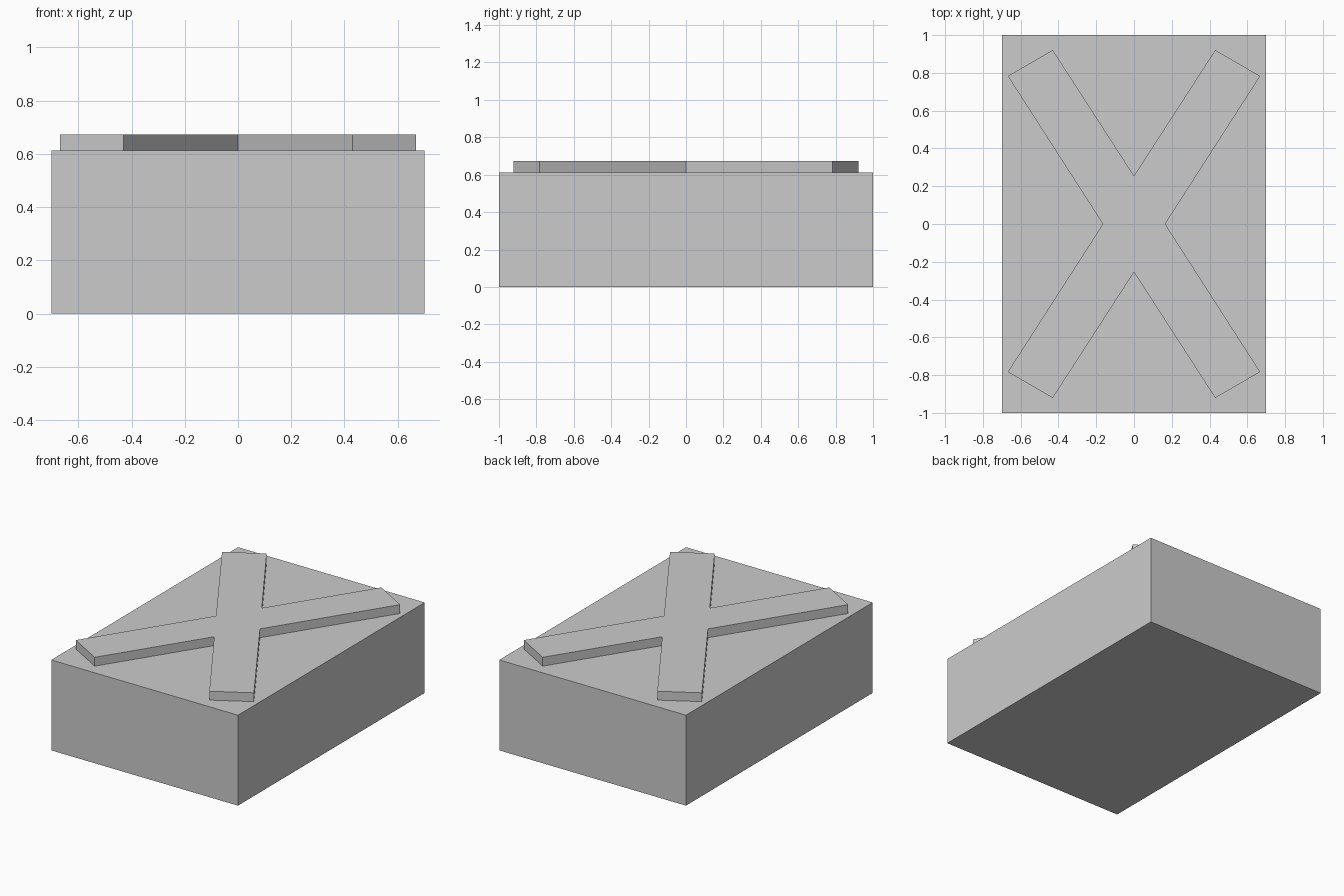
import bpy
import bmesh

cube = bpy.data.objects.get("Cube")
if cube:
    bpy.data.objects.remove(cube, do_unlink=True)

HALF_X, HALF_Y = 0.70, 1.0
BOX_TOP, CROSS_TOP = 0.613, 0.673

# Single plain grey finish
grey = bpy.data.materials.new("plain_grey")
grey.use_nodes = True
colour = (0.6, 0.6, 0.6, 1)
grey.diffuse_color = colour
grey.node_tree.nodes["Principled BSDF"].inputs["Base Color"].default_value = colour


def prism(name, outline, bottom, top):
    """Extrude a counter-clockwise outline upward into a solid."""
    bm = bmesh.new()
    base = bm.faces.new([bm.verts.new((x, y, bottom)) for x, y in outline])
    lid = bmesh.ops.extrude_face_region(bm, geom=[base], use_keep_orig=True)
    verts = [v for v in lid["geom"] if isinstance(v, bmesh.types.BMVert)]
    bmesh.ops.translate(bm, verts=verts, vec=(0, 0, top - bottom))
    bmesh.ops.recalc_face_normals(bm, faces=bm.faces)
    mesh = bpy.data.meshes.new(name)
    bm.to_mesh(mesh)
    bm.free()
    mesh.materials.append(grey)
    obj = bpy.data.objects.new(name, mesh)
    bpy.context.collection.objects.link(obj)
    return obj


# Rectangular body
body = [(-HALF_X, -HALF_Y), (HALF_X, -HALF_Y), (HALF_X, HALF_Y), (-HALF_X, HALF_Y)]
prism("box_body", body, 0, BOX_TOP)

# Raised diagonal cross: one quarter of the outline, mirrored in x then in y
quarter = [(0.165, 0), (0.668, 0.783), (0.43, 0.921), (0, 0.255)]
upper = quarter + [(-x, y) for x, y in reversed(quarter[:-1])]
lower = [(x, -y) for x, y in reversed(upper[1:-1])]
prism("raised_cross", upper + lower, BOX_TOP, CROSS_TOP)
